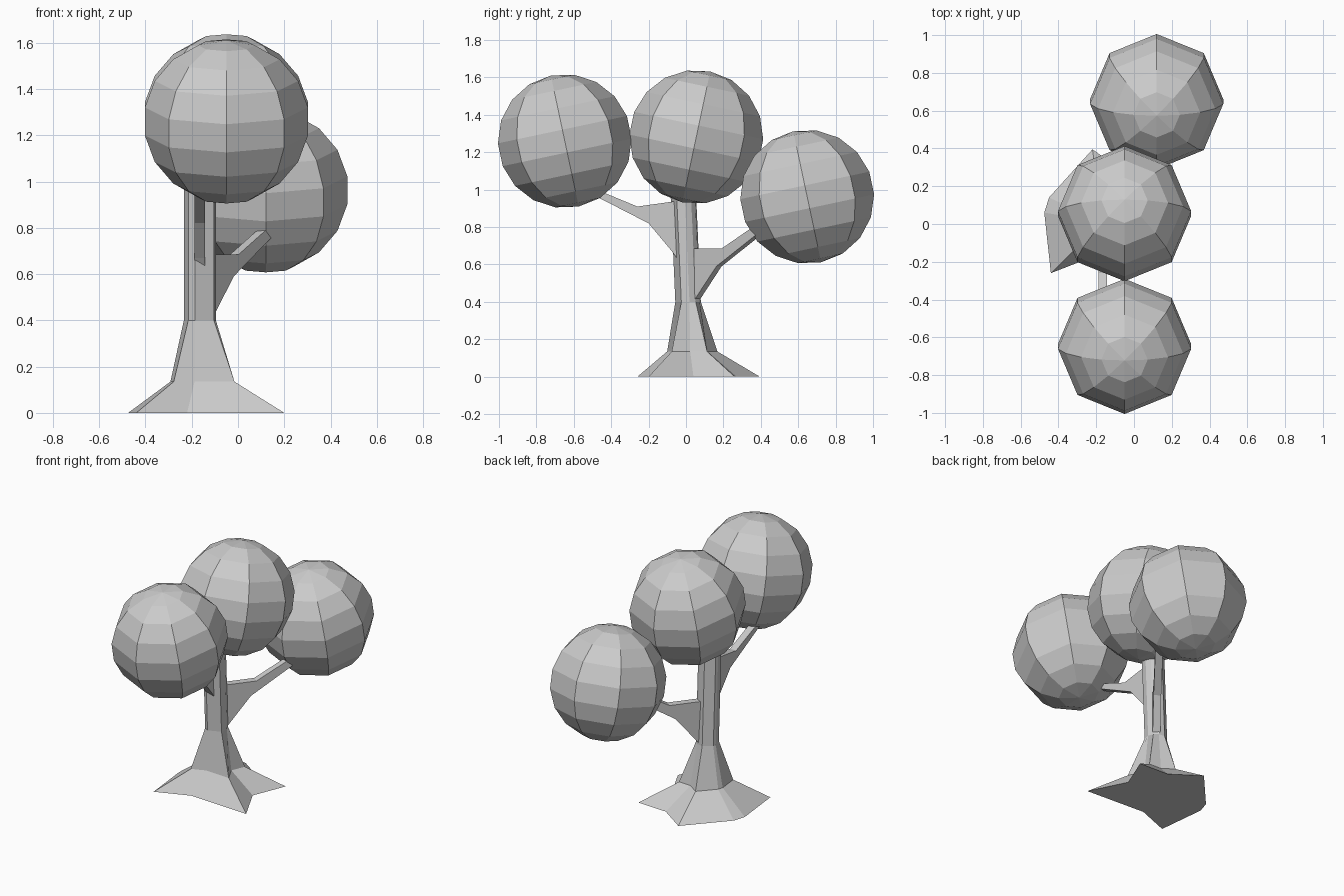
import bpy, bmesh, math
from mathutils import Vector

if "Cube" in bpy.data.objects:
    bpy.data.objects.remove(bpy.data.objects["Cube"])


def finish(bm, name):
    bmesh.ops.recalc_face_normals(bm, faces=bm.faces)
    me = bpy.data.meshes.new(name)
    bm.to_mesh(me)
    bm.free()
    ob = bpy.data.objects.new(name, me)
    bpy.context.collection.objects.link(ob)


# Leaf balls: low-poly spheres, each tipped a little about x
def leaf_ball(name, loc, tilt):
    bpy.ops.mesh.primitive_uv_sphere_add(segments=8, ring_count=9, radius=0.358,
                                         location=loc, rotation=(math.radians(tilt), 0, 0))
    bpy.context.object.name = name


leaf_ball("front_leaves", (-0.05, -0.648, 1.26), 12)
leaf_ball("middle_leaves", (-0.05, 0.055, 1.282), -12)
leaf_ball("back_leaves", (0.12, 0.648, 0.962), 12)

# Trunk: star-shaped root outline lofted up to a slim round stem
C = Vector((-0.165, 0.01))
roots = [(0.2, -0.2), (0.08, 0.04), (0.17, 0.26), (-0.04, 0.27), (-0.22, 0.395),
         (-0.45, 0.14), (-0.475, 0.06), (-0.44, -0.26), (-0.22, -0.175)]
base = [Vector(p) - C for p in roots]
levels = [(0, base, 0.0),
          (0.135, [d * 0.41 for d in base], 0.0),
          (0.4, [d.normalized() * 0.07 for d in base], 0.0),
          (1.08, [d.normalized() * 0.07 for d in base], -0.03)]
bm = bmesh.new()
rings = [[bm.verts.new((C.x + d.x, C.y + d.y + dy, z)) for d in ds] for z, ds, dy in levels]
n = len(roots)
for lo, hi in zip(rings, rings[1:]):
    for i in range(n):
        j = (i + 1) % n
        bm.faces.new((lo[i], lo[j], hi[j], hi[i]))
bm.faces.new(rings[0])
bm.faces.new(rings[-1])
finish(bm, "trunk")


# Branches: flat side profile (reach, height) with thickness
def branch(name, direction, lower, upper, width=0.046):
    d = Vector(direction).normalized()
    side = Vector((-d.y, d.x)) * width / 2
    bm = bmesh.new()
    grid = []
    for (sl, zl), (su, zu) in zip(lower, upper):
        grid.append([bm.verts.new((*(C + d * s + side * k), z))
                     for s, z, k in ((sl, zl, -1), (sl, zl, 1), (su, zu, 1), (su, zu, -1))])
    for a, b in zip(grid, grid[1:]):
        for i in range(4):
            j = (i + 1) % 4
            bm.faces.new((a[i], a[j], b[j], b[i]))
    bm.faces.new(grid[0])
    bm.faces.new(grid[-1])
    finish(bm, name)


branch("front_branch", (0, -1),
       [(0.02, 0.58), (0.085, 0.67), (0.21, 0.82), (0.57, 1.005)],
       [(0.02, 0.94), (0.09, 0.935), (0.27, 0.91), (0.56, 1.03)])
branch("back_branch", (0.61, 0.79),
       [(0.03, 0.38), (0.07, 0.42), (0.21, 0.59), (0.52, 0.785)],
       [(0.03, 0.685), (0.07, 0.685), (0.245, 0.685), (0.51, 0.83)])
